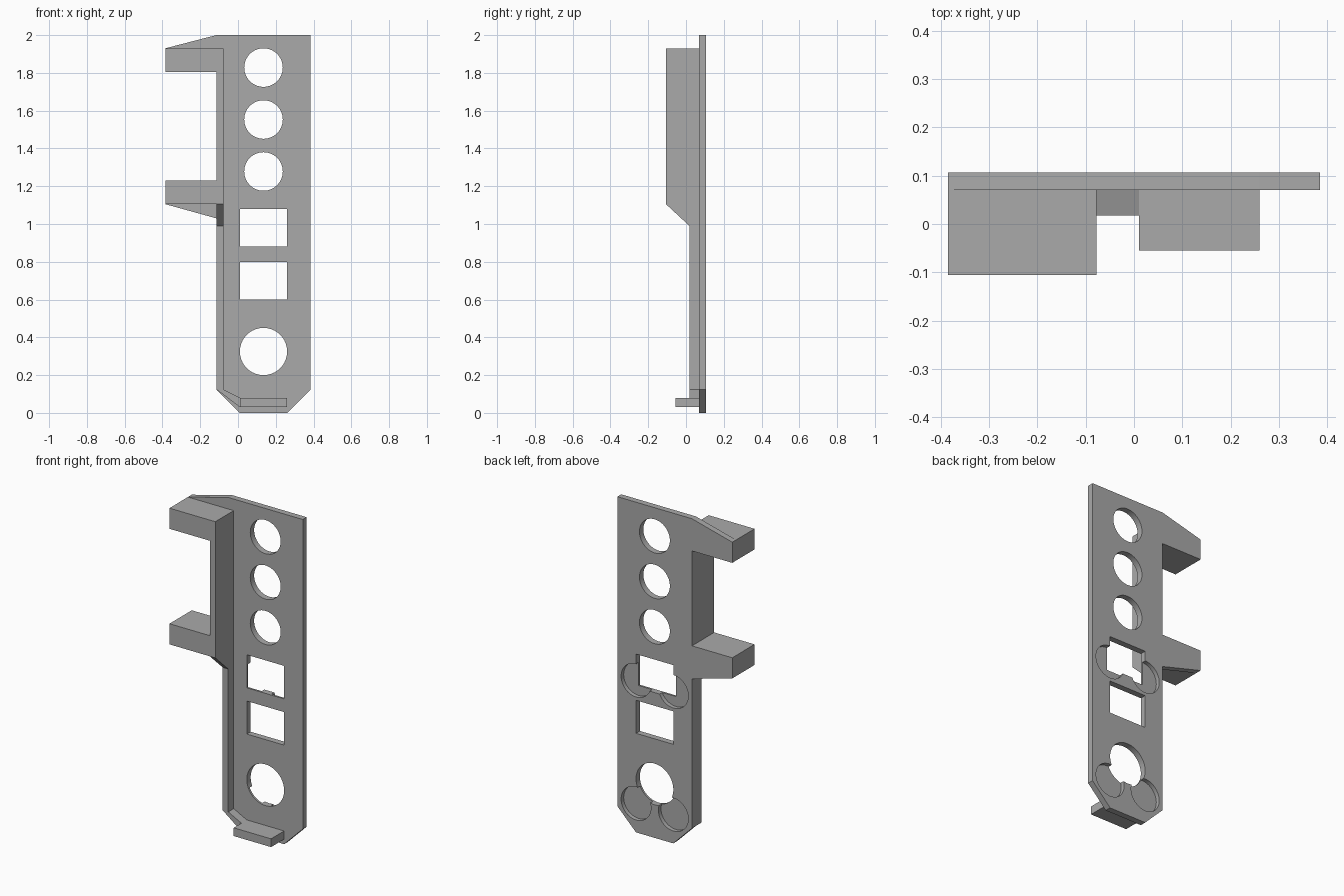
import bpy, bmesh, math

cube = bpy.data.objects.get("Cube")
if cube:
    bpy.data.objects.remove(cube, do_unlink=True)

grey = bpy.data.materials.new("plain grey")
grey.use_nodes = True
grey.diffuse_color = (0.4, 0.4, 0.4, 1)
grey.node_tree.nodes["Principled BSDF"].inputs["Base Color"].default_value = (0.4, 0.4, 0.4, 1)

BACK, FACE, FRONT, RIB = 0.107, 0.07, -0.106, 0.018   # depths along y
MID = 0.135                                           # centre line of the holes


def prism(name, profile, lo, hi, axis="y"):
    """Extrude an (x, z) profile along y, or a (y, z) profile along x."""
    bm = bmesh.new()
    place = (lambda a, z: (a, lo, z)) if axis == "y" else (lambda a, z: (lo, a, z))
    face = bm.faces.new([bm.verts.new(place(a, z)) for a, z in profile])
    new = bmesh.ops.extrude_face_region(bm, geom=[face])["geom"]
    step = (0, hi - lo, 0) if axis == "y" else (hi - lo, 0, 0)
    bmesh.ops.translate(bm, vec=step, verts=[v for v in new if isinstance(v, bmesh.types.BMVert)])
    bmesh.ops.recalc_face_normals(bm, faces=bm.faces)
    mesh = bpy.data.meshes.new(name)
    bm.to_mesh(mesh)
    bm.free()
    mesh.materials.append(grey)
    obj = bpy.data.objects.new(name, mesh)
    bpy.context.collection.objects.link(obj)
    return obj


def circle(x, z, r, n=64):
    return [(x + r * math.cos(math.tau * i / n), z + r * math.sin(math.tau * i / n)) for i in range(n)]


def rect(x0, x1, z0, z1):
    return [(x0, z0), (x1, z0), (x1, z1), (x0, z1)]


def cut(target, cutter):
    mod = target.modifiers.new("cut", "BOOLEAN")
    mod.operation, mod.solver, mod.object = "DIFFERENCE", "EXACT", cutter
    bpy.context.view_layer.objects.active = target
    bpy.ops.object.modifier_apply(modifier=mod.name)
    bpy.data.objects.remove(cutter, do_unlink=True)


# Back plate with sloped gussets behind the two arms
plate = prism("back_plate", [
    (-0.115, 2), (0.385, 2), (0.385, 0.125), (0.26, 0), (0.01, 0), (-0.115, 0.125),
    (-0.115, 1.03), (-0.385, 1.105), (-0.385, 1.23), (-0.115, 1.23),
    (-0.115, 1.805), (-0.385, 1.805), (-0.385, 1.93)], FACE, BACK)

# Through holes: three small round, two rectangular, one large round
holes = [circle(MID, z, 0.102) for z in (1.828, 1.553, 1.278)]
holes += [rect(0.01, 0.26, z, z + 0.2) for z in (0.88, 0.6)]
holes.append(circle(MID, 0.325, 0.125))
for profile in holes:
    cut(plate, prism("hole_cutter", profile, 0, 0.2))

# Shallow round pockets in the back
for z in (0.92, 0.175):
    for side in (-1, 1):
        cut(plate, prism("pocket_cutter", circle(MID + side * 0.125, z, 0.1), BACK - 0.025, 0.2))

# Side rib with two arms, thinned towards the bottom by a sloped cut
rib = prism("side_rib_and_arms", [
    (-0.385, 1.93), (-0.078, 1.93), (-0.078, 0.125), (0.01, 0.08), (0.01, 0.03),
    (-0.115, 0.125), (-0.115, 1.105), (-0.385, 1.105), (-0.385, 1.23),
    (-0.115, 1.23), (-0.115, 1.805), (-0.385, 1.805)], FRONT, FACE)
cut(rib, prism("rib_cutter", [
    (RIB, -0.1), (RIB, 0.99), (FRONT, 1.105), (2 * FRONT - RIB, 1.22), (2 * FRONT - RIB, -0.1)],
    -0.13, 0.1, axis="x"))

# Small shelf at the foot
shelf = prism("foot_shelf", rect(0.01, 0.26, 0.03, 0.08), -0.055, FACE)

# Smooth hole walls, sharp edges kept
bpy.ops.object.select_all(action="DESELECT")
plate.select_set(True)
bpy.context.view_layer.objects.active = plate
bpy.ops.object.shade_smooth_by_angle(angle=math.radians(30))
